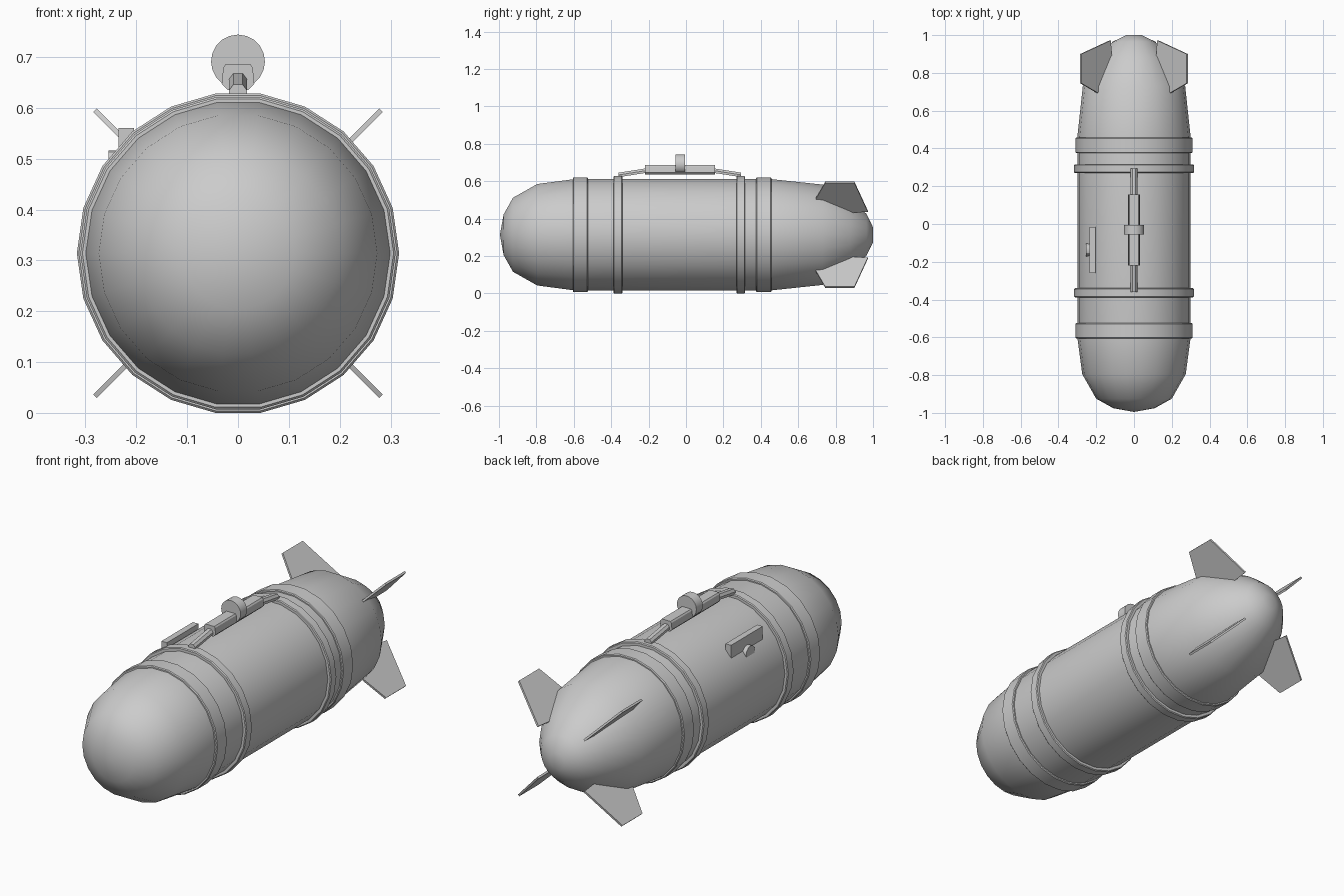
import bpy, bmesh
from math import sin, cos, tau, radians
from mathutils import Vector, Matrix

cube = bpy.data.objects.get("Cube")
if cube:
    bpy.data.objects.remove(cube, do_unlink=True)

SIDES = 22
AXIS_Z = 0.314

grey = bpy.data.materials.new("light_grey")
grey.use_nodes = True
grey.diffuse_color = (0.6, 0.6, 0.6, 1)
grey.node_tree.nodes["Principled BSDF"].inputs["Base Color"].default_value = (0.6, 0.6, 0.6, 1)


def finish(name, bm, angle=30):
    bmesh.ops.recalc_face_normals(bm, faces=bm.faces)
    mesh = bpy.data.meshes.new(name)
    bm.to_mesh(mesh)
    bm.free()
    mesh.materials.append(grey)
    ob = bpy.data.objects.new(name, mesh)
    bpy.context.collection.objects.link(ob)
    bpy.ops.object.select_all(action='DESELECT')
    ob.select_set(True)
    bpy.context.view_layer.objects.active = ob
    bpy.ops.object.shade_smooth_by_angle(angle=radians(angle))
    return ob


def lathe(name, profile, angle=30, closed=False):
    """Spin (y, radius) points around the long axis."""
    bm = bmesh.new()
    pts = [bm.verts.new((r, y, 0)) for y, r in profile]
    edges = [bm.edges.new(pair) for pair in zip(pts, pts[1:])]
    if closed:
        edges.append(bm.edges.new((pts[-1], pts[0])))
    bmesh.ops.spin(bm, geom=pts + edges, cent=(0, 0, 0), axis=(0, 1, 0),
                   angle=tau, steps=SIDES, use_duplicate=False)
    bmesh.ops.remove_doubles(bm, verts=bm.verts, dist=0.0005)
    bmesh.ops.translate(bm, verts=bm.verts, vec=(0, 0, AXIS_Z))
    return finish(name, bm, angle)


def extrude(name, outline, vec):
    """Solid from a flat outline pushed along a vector."""
    bm = bmesh.new()
    face = bm.faces.new([bm.verts.new(p) for p in outline])
    new = bmesh.ops.extrude_face_region(bm, geom=[face])["geom"]
    moved = [v for v in new if isinstance(v, bmesh.types.BMVert)]
    bmesh.ops.translate(bm, verts=moved, vec=vec)
    return finish(name, bm)


def disc(name, centre, radius, depth, axis, segments):
    bm = bmesh.new()
    turn = Vector((0, 0, 1)).rotation_difference(Vector(axis)).to_matrix().to_4x4()
    bmesh.ops.create_cone(bm, cap_ends=True, segments=segments, radius1=radius,
                          radius2=radius, depth=depth,
                          matrix=Matrix.Translation(centre) @ turn)
    return finish(name, bm)


# Hull with rounded nose and tapered tail
lathe("hull", [(-0.995, 0), (-0.975, 0.11), (-0.925, 0.2), (-0.795, 0.274),
               (-0.6, 0.3), (0.46, 0.3), (0.73, 0.271), (0.88, 0.183),
               (0.965, 0.113), (1.0, 0.04), (1.0, 0)], 62)

# Bands around the hull
bands = {"nose_band": (-0.605, -0.525, 0.31), "front_strap": (-0.388, -0.34, 0.317),
         "rear_strap": (0.27, 0.316, 0.317), "tail_band": (0.375, 0.457, 0.31)}
for name, (y0, y1, r) in bands.items():
    c = 0.004
    lathe(name, [(y0, 0.28), (y0, r - c), (y0 + c, r), (y1 - c, r),
                 (y1, r - c), (y1, 0.28)], closed=True)

# Four diagonal fins: (y, distance from axis)
fin = [(0.69, 0.24), (0.695, 0.277), (0.745, 0.398), (0.9, 0.398),
       (0.972, 0.178), (0.88, 0.17), (0.8, 0.17)]
for i, label in enumerate(("upper_left", "upper_right", "lower_right", "lower_left")):
    a = tau * (i + 0.5) / 4
    out = Vector((cos(a), 0, sin(a)))
    side = Vector((-sin(a), 0, cos(a))) * 0.01
    extrude("fin_" + label,
            [out * r + Vector((0, y, AXIS_Z)) - side / 2 for y, r in fin], side)

# Handle bar with chamfered section
half = [(0.02, 0.635), (0.032, 0.647), (0.029, 0.679), (0.024, 0.686)]
section = half + [(-x, z) for x, z in reversed(half)]
extrude("handle_bar", [(x, -0.22, z) for x, z in section], (0, 0.375, 0))

# Sloping handle arms down to the straps
arm = [(0.018, 0), (0.018, 0.012), (0.009, 0.024)]
arm += [(-x, z) for x, z in reversed(arm)]
for name, y_out, y_in in (("front_arm", -0.36, -0.2), ("rear_arm", 0.295, 0.135)):
    extrude(name, [(x, y_out, z + 0.622) for x, z in arm], (0, y_in - y_out, 0.025))

# Dial on the handle
disc("handle_dial", (0, -0.03, 0.691), 0.053, 0.05, (0, 1, 0), 20)

# Side latch plate and knob
extrude("latch_plate", [(-0.235, -0.26, 0.49), (-0.205, -0.26, 0.49),
                        (-0.205, -0.26, 0.56), (-0.235, -0.26, 0.56)], (0, 0.245, 0))
disc("latch_knob", (-0.235, -0.137, 0.482), 0.034, 0.04, (1, 0, 0), 12)
